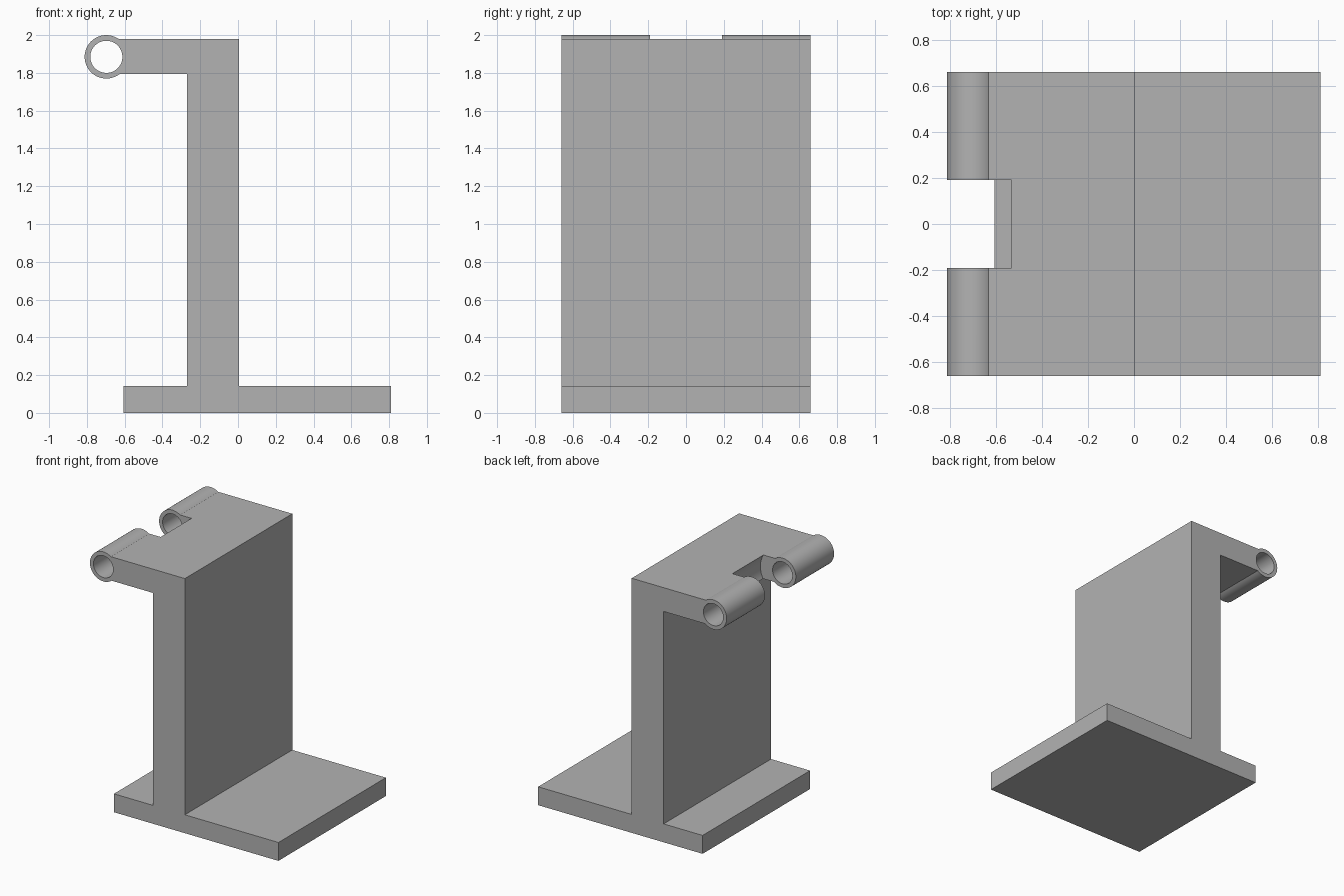
import bpy, bmesh, math
from mathutils import Matrix

if "Cube" in bpy.data.objects:
    bpy.data.objects.remove(bpy.data.objects["Cube"])

HALF = 0.66                  # half depth of the bracket
HX, HZ = -0.697, 1.885       # hinge axis

grey = bpy.data.materials.new("plain grey")
grey.use_nodes = True
grey.diffuse_color = (0.45, 0.45, 0.45, 1)
grey.node_tree.nodes["Principled BSDF"].inputs["Base Color"].default_value = (0.45, 0.45, 0.45, 1)


def add_object(name, bm):
    bmesh.ops.recalc_face_normals(bm, faces=bm.faces)
    mesh = bpy.data.meshes.new(name)
    bm.to_mesh(mesh)
    bm.free()
    mesh.materials.append(grey)
    obj = bpy.data.objects.new(name, mesh)
    bpy.context.scene.collection.objects.link(obj)
    return obj


def extrude_profile(name, points):
    bm = bmesh.new()
    face = bm.faces.new([bm.verts.new((x, -HALF, z)) for x, z in points])
    new = bmesh.ops.extrude_face_region(bm, geom=[face])["geom"]
    bmesh.ops.translate(bm, vec=(0, 2 * HALF, 0),
                        verts=[v for v in new if isinstance(v, bmesh.types.BMVert)])
    return add_object(name, bm)


def hinge_cylinder(name, radius, depth):
    bm = bmesh.new()
    place = Matrix.Translation((HX, 0, HZ)) @ Matrix.Rotation(math.pi / 2, 4, "X")
    bmesh.ops.create_cone(bm, cap_ends=True, segments=64, radius1=radius,
                          radius2=radius, depth=depth, matrix=place)
    return add_object(name, bm)


def combine(target, tool, operation):
    tool.hide_render = True
    mod = target.modifiers.new(operation.lower(), "BOOLEAN")
    mod.operation, mod.solver, mod.object = operation, "EXACT", tool
    bpy.context.view_layer.objects.active = target
    bpy.ops.object.modifier_apply(modifier=mod.name)
    bpy.data.objects.remove(tool)


# Base plate, upright wall and top arm as one extruded section
bracket = extrude_profile("hinge_bracket", [
    (-0.605, 0), (0.81, 0), (0.81, 0.143), (0.005, 0.143), (0.005, 1.98),
    (HX, 1.98), (HX, 1.795), (-0.27, 1.795), (-0.27, 0.143), (-0.605, 0.143)])

# The arm stops at the hinge tube, so trim its tip before adding the barrel
combine(bracket, hinge_cylinder("tip_trim", 0.1, 3 * HALF), "DIFFERENCE")
combine(bracket, hinge_cylinder("hinge_barrel", 0.115, 2 * HALF), "UNION")

# Pin bore and rounded clearance for the mating knuckle
combine(bracket, hinge_cylinder("pin_bore", 0.085, 3 * HALF), "DIFFERENCE")
combine(bracket, hinge_cylinder("knuckle_clearance", 0.19, 0.38), "DIFFERENCE")

# Smooth barrel, crisp edges
bpy.ops.object.select_all(action="DESELECT")
bracket.select_set(True)
bpy.context.view_layer.objects.active = bracket
bpy.ops.object.shade_smooth_by_angle(angle=math.radians(30))
